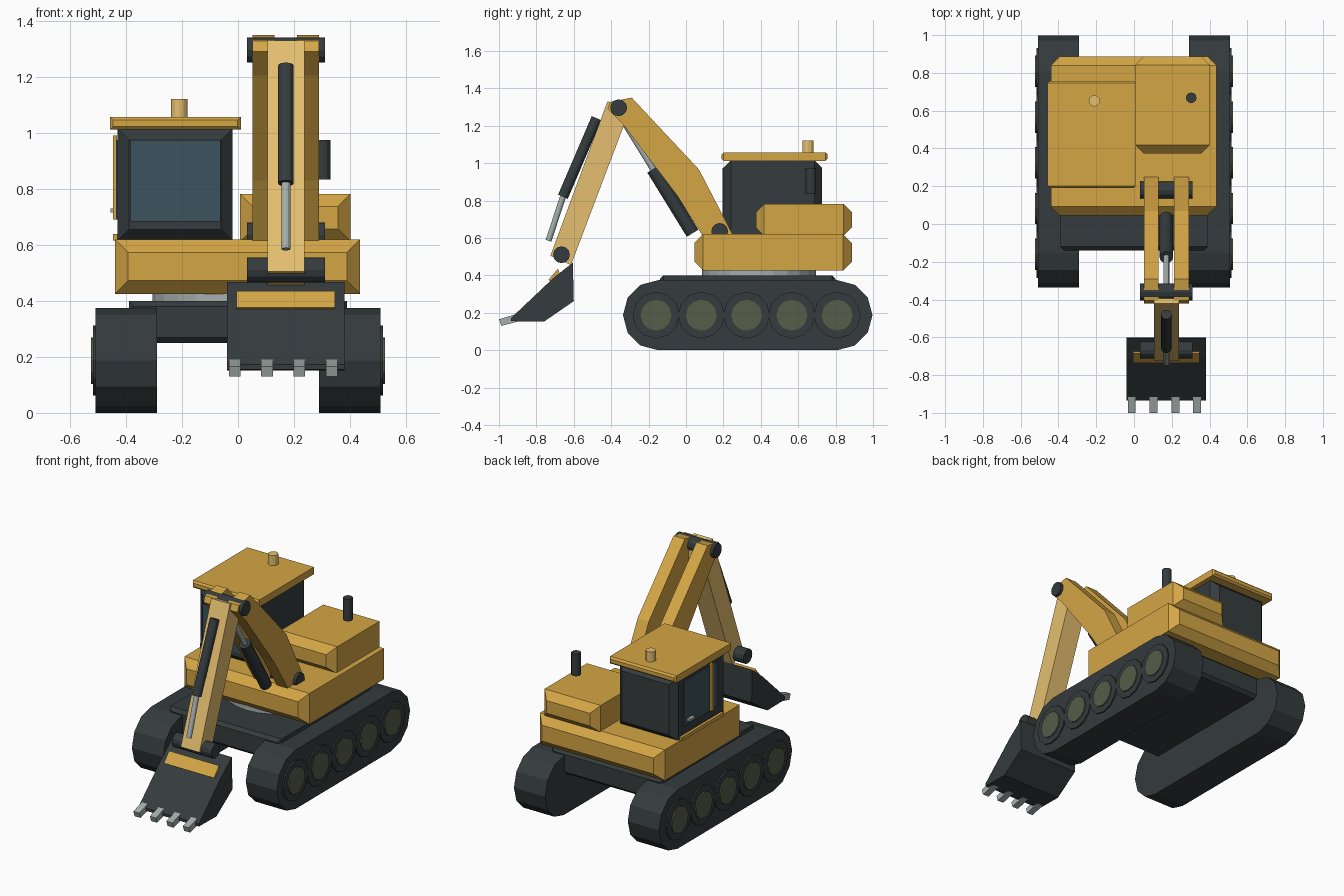
import bpy, bmesh, math
from mathutils import Vector

if "Cube" in bpy.data.objects:
    bpy.data.objects.remove(bpy.data.objects["Cube"])


def material(name, rgb):
    m = bpy.data.materials.new(name)
    m.diffuse_color = (*rgb, 1)
    m.use_nodes = True
    m.node_tree.nodes["Principled BSDF"].inputs["Base Color"].default_value = m.diffuse_color
    return m


YELLOW = material("yellow_paint", (0.66, 0.38, 0.06))
TAN = material("pale_yellow_paint", (0.78, 0.52, 0.16))
DARK = material("dark_rubber", (0.035, 0.045, 0.047))
GLASS = material("tinted_glass", (0.045, 0.085, 0.11))
OLIVE = material("wheel_green", (0.09, 0.11, 0.065))
STEEL = material("steel", (0.38, 0.43, 0.42))


def finish(name, bm, mat):
    bmesh.ops.recalc_face_normals(bm, faces=bm.faces)
    me = bpy.data.meshes.new(name)
    bm.to_mesh(me)
    bm.free()
    me.materials.append(mat)
    ob = bpy.data.objects.new(name, me)
    bpy.context.collection.objects.link(ob)
    return ob


def loft(name, rings, mat):
    """Skin a list of equal-length closed rings and cap both ends."""
    bm = bmesh.new()
    loops = [[bm.verts.new(p) for p in ring] for ring in rings]
    n = len(loops[0])
    for a, b in zip(loops, loops[1:]):
        for i in range(n):
            bm.faces.new((a[i], a[(i + 1) % n], b[(i + 1) % n], b[i]))
    bm.faces.new(loops[0])
    bm.faces.new(loops[-1])
    return finish(name, bm, mat)


def prism(name, profile, x0, x1, mat):
    """Extrude a (y, z) profile along x."""
    return loft(name, [[(x, y, z) for y, z in profile] for x in (x0, x1)], mat)


def box(name, x0, x1, y0, y1, z0, z1, mat, c=0.0):
    """Box, with front and back faces chamfered by c."""
    def ring(y, i):
        return [(x0 + i, y, z0 + i), (x1 - i, y, z0 + i), (x1 - i, y, z1 - i), (x0 + i, y, z1 - i)]
    if c:
        rings = [ring(y0, c), ring(y0 + c, 0), ring(y1 - c, 0), ring(y1, c)]
    else:
        rings = [ring(y0, 0), ring(y1, 0)]
    return loft(name, rings, mat)


def rod(name, p, q, r, mat, n=12):
    """Cylinder from p to q."""
    p, q = Vector(p), Vector(q)
    rot = (q - p).to_track_quat('Z', 'Y')
    circle = [rot @ Vector((r * math.cos(2 * math.pi * i / n), r * math.sin(2 * math.pi * i / n), 0))
              for i in range(n)]
    return loft(name, [[e + v for v in circle] for e in (p, q)], mat)


# Tracks: stadium profile with six facets on each end, five wheels a side
R = 0.187
track = []
for cy, start in ((0.81, -90), (-0.15, 90)):
    for i in range(7):
        a = math.radians(start + 30 * i)
        track.append((cy + R * math.cos(a), R + R * math.sin(a)))
for side, s in (("left", -1), ("right", 1)):
    prism(f"{side}_track", track, s * 0.29, s * 0.508, DARK)
    for k in range(5):
        y = -0.16 + 0.242 * k
        rod(f"{side}_wheel_rim_{k + 1}", (s * 0.49, y, R), (s * 0.517, y, R), 0.125, DARK)
        rod(f"{side}_wheel_hub_{k + 1}", (s * 0.49, y, R), (s * 0.525, y, R), 0.083, OLIVE)

# Undercarriage and slewing ring
box("undercarriage", -0.39, 0.39, -0.14, 0.80, 0.25, 0.40, DARK, 0.02)
rod("slewing_ring", (0, 0.39, 0.39), (0, 0.39, 0.435), 0.305, STEEL, 24)

# Upper body, engine cover, exhaust
box("upper_body", -0.44, 0.436, 0.045, 0.887, 0.425, 0.62, YELLOW, 0.047)
box("engine_cover", 0.008, 0.402, 0.373, 0.887, 0.612, 0.782, YELLOW, 0.045)
rod("exhaust_pipe", (0.303, 0.668, 0.834), (0.303, 0.668, 0.974), 0.028, DARK)

# Cab
box("cab", -0.43, -0.02, 0.20, 0.727, 0.615, 1.015, DARK, 0.04)
box("cab_roof", -0.457, 0.01, 0.19, 0.757, 1.012, 1.057, YELLOW, 0.011)
rod("roof_beacon", (-0.21, 0.652, 1.05), (-0.21, 0.652, 1.12), 0.03, TAN)
box("front_window", -0.383, -0.063, 0.194, 0.21, 0.683, 0.975, GLASS)
box("door_window", -0.435, -0.42, 0.30, 0.64, 0.69, 0.975, GLASS)
box("door_handrail", -0.447, -0.432, 0.36, 0.38, 0.69, 0.99, YELLOW)
box("door_handle", -0.456, -0.43, 0.56, 0.61, 0.715, 0.73, STEEL)
box("door_sill", -0.447, -0.42, 0.26, 0.68, 0.615, 0.638, YELLOW)

# Boom: two bent side plates
boom = [(0.254, 0.61), (0.07, 0.965), (-0.29, 1.35), (-0.405, 1.328),
        (-0.42, 1.29), (-0.335, 1.205), (-0.05, 0.83), (0.09, 0.61)]
for side, x in (("left", 0.052), ("right", 0.211)):
    prism(f"boom_plate_{side}", boom, x, x + 0.079, YELLOW)

# Stick
prism("stick", [(-0.42, 1.33), (-0.325, 1.31), (-0.325, 1.22), (-0.615, 0.455), (-0.725, 0.505)],
      0.106, 0.238, TAN)

# Pivot pins
for name, y, z in (("boom_base", 0.18, 0.635), ("elbow", -0.36, 1.296), ("bucket", -0.666, 0.51)):
    rod(f"{name}_pin", (0.033, y, z), (0.31, y, z), 0.045, DARK)

# Hydraulic cylinders
for name, a, b, c, r in (
        ("boom", (0.035, 0.625), (-0.176, 0.968), (-0.335, 1.225), 0.036),
        ("stick", (-0.478, 1.24), (-0.658, 0.82), (-0.735, 0.585), 0.028)):
    A, B, C = [(0.171, *p) for p in (a, b, c)]
    rod(f"{name}_cylinder", A, B, r, DARK)
    rod(f"{name}_piston", B, C, 0.016, STEEL)

# Bucket with trim plate and teeth
prism("bucket", [(-0.605, 0.468), (-0.60, 0.262), (-0.76, 0.152), (-0.935, 0.155), (-0.935, 0.172), (-0.71, 0.385)],
      -0.04, 0.381, DARK)
prism("bucket_trim", [(-0.735, 0.376), (-0.685, 0.436), (-0.67, 0.395), (-0.71, 0.36)],
      -0.005, 0.346, YELLOW)
for k in range(4):
    x = -0.012 + 0.1155 * k
    prism(f"bucket_tooth_{k + 1}", [(-1.0, 0.165), (-0.988, 0.13), (-0.89, 0.155), (-0.90, 0.195)],
          x - 0.021, x + 0.021, STEEL)
